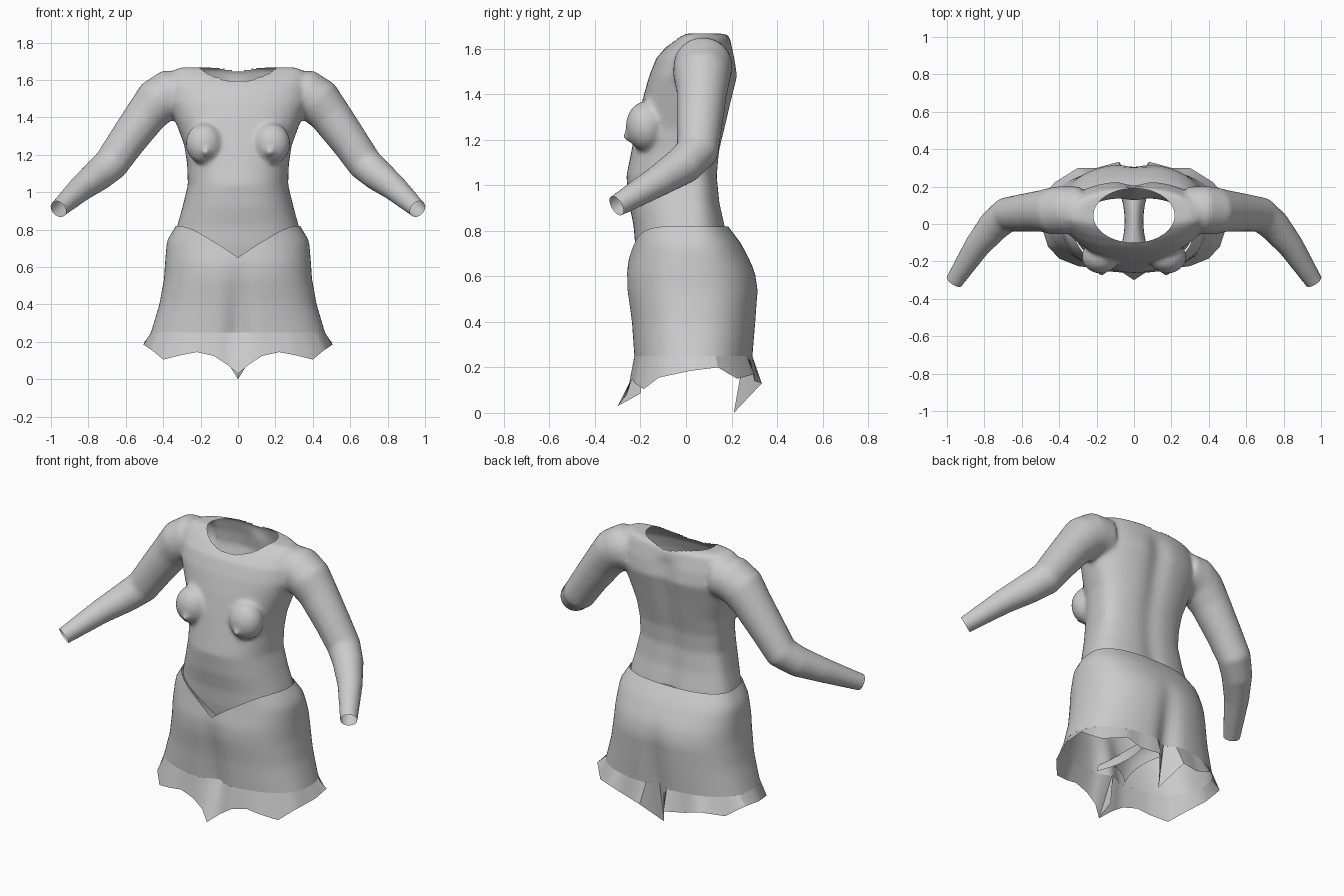
import bpy, bmesh, math
from mathutils import Vector, Matrix

if "Cube" in bpy.data.objects:
    bpy.data.objects.remove(bpy.data.objects["Cube"])

CY = 0.03
# z, half width, front y, back y
TORSO = [(.58, .36, -.20, .20), (.72, .345, -.222, .19), (.82, .325, -.23, .175), (.92, .297, -.25, .152),
         (1.04, .268, -.262, .14), (1.15, .272, -.24, .15), (1.25, .287, -.22, .175), (1.38, .335, -.19, .205),
         (1.48, .37, -.162, .23), (1.56, .37, -.13, .218), (1.62, .36, -.075, .20), (1.655, .34, -.03, .19),
         (1.668, .30, 0, .17)]
SKIRT = [(.25, .465, -.232, .297), (.40, .42, -.243, .31), (.54, .395, -.262, .32), (.62, .39, -.262, .305),
         (.74, .38, -.238, .245), (.82, .332, -.235, .185)]
# arm centre line and radius
ARM = [(.28, .08, 1.53, .12), (.37, .075, 1.525, .13), (.43, .07, 1.485, .127), (.49, .07, 1.415, .112),
       (.60, .06, 1.265, .10), (.68, .05, 1.15, .094), (.75, -.01, 1.09, .086), (.84, -.12, 1.02, .070),
       (.96, -.305, .91, .049), (1.02, -.40, .855, .045)]
# zigzag hem, front centre to back centre
HEM = [(0, -.30, .03), (.06, -.26, .08), (.13, -.25, .125), (.22, -.235, .145), (.30, -.225, .13),
       (.40, -.185, .105), (.46, -.12, .155), (.505, .02, .185), (.50, .14, .20), (.42, .225, .15),
       (.30, .30, .17), (.20, .30, .14), (.08, .333, .13), (0, .21, 0)]


def dims(table, z):
    z = min(max(z, table[0][0]), table[-1][0])
    for a, b in zip(table, table[1:]):
        if z <= b[0]:
            t = (z - a[0]) / (b[0] - a[0])
            return [a[i] + (b[i] - a[i]) * t for i in (1, 2, 3)]


def section(table, z, ang, n, groove):
    # rounded-box cross-section; ang 0 faces the front
    hw, yf, yb = dims(table, z)
    s, c = math.sin(ang), math.cos(ang)
    r = (abs(s) ** n + abs(c) ** n) ** (-1 / n)
    x = hw * s * r
    y = ((yf if c > 0 else yb) - CY) * abs(c) * r
    y *= 1 - groove(z, c) * math.exp(-(x / .06) ** 2)
    return Vector((x, CY + y, z))


def spine(z, c):
    return .12 if c < 0 and z < 1.6 else 0


def leg_split(z, c):
    return .16 * min(1, max(0, (.66 - z) / .4))


def waist_edge(x, y):
    return .82 - (.17 * max(0, 1 - abs(x) / .33) ** 1.6 if y < 0 else 0)


def loft(bm, rings, closed=True, caps=False):
    rows = [[bm.verts.new(p) for p in r] for r in rings]
    for a, b in zip(rows, rows[1:]):
        for i in range(len(a) if closed else len(a) - 1):
            j = (i + 1) % len(a)
            bm.faces.new((a[i], a[j], b[j], b[i]))
    if caps:
        bm.faces.new(rows[0][::-1])
        bm.faces.new(rows[-1])


def make(name, bm, angle=40):
    bmesh.ops.recalc_face_normals(bm, faces=bm.faces)
    me = bpy.data.meshes.new(name)
    bm.to_mesh(me)
    bm.free()
    ob = bpy.data.objects.new(name, me)
    bpy.context.collection.objects.link(ob)
    bpy.ops.object.select_all(action='DESELECT')
    ob.select_set(True)
    bpy.context.view_layer.objects.active = ob
    bpy.ops.object.shade_smooth_by_angle(angle=math.radians(angle))
    return ob


# Upper body: closed volumes, fused and smoothed
bm = bmesh.new()
N = 64
loft(bm, [[section(TORSO, r[0], 2 * math.pi * i / N, 2.4, spine) for i in range(N)] for r in TORSO], caps=True)
for sx in (1, -1):
    pts = [Vector((sx * x, y, z)) for x, y, z, r in ARM]
    rings = []
    for k, p in enumerate(pts):
        d = (pts[min(k + 1, len(pts) - 1)] - pts[max(k - 1, 0)]).normalized()
        u = d.cross(Vector((0, 1, 0))).normalized()
        v = d.cross(u)
        rings.append([p + ARM[k][3] * (u * math.cos(a) + v * math.sin(a))
                      for a in (2 * math.pi * i / 24 for i in range(24))])
    loft(bm, rings, caps=True)
    for pos, size in (((sx * .18, -.175, 1.26), (.10, .09, .11)), ((sx * .17, -.258, 1.215), (.02, .022, .02))):
        bmesh.ops.create_uvsphere(bm, u_segments=24, v_segments=16, radius=1,
                                  matrix=Matrix.Translation(pos) @ Matrix.Diagonal((*size, 1)))
body = make("sleeved_top", bm)
rm = body.modifiers.new("fuse", 'REMESH')
rm.mode = 'VOXEL'
rm.voxel_size = .013
sm = body.modifiers.new("soften", 'SMOOTH')
sm.factor = .5
sm.iterations = 8
fused = bpy.data.meshes.new_from_object(body.evaluated_get(bpy.context.evaluated_depsgraph_get()))
bpy.data.objects.remove(body)

# Cut the wrists, neck and waist open
bm = bmesh.new()
bm.from_mesh(fused)
for sx in (1, -1):
    bmesh.ops.bisect_plane(bm, geom=bm.verts[:] + bm.edges[:] + bm.faces[:], plane_co=(sx * .96, -.305, .91),
                           plane_no=Vector((sx * .12, -.185, -.11)).normalized(), clear_outer=False)
    cut = Vector((sx * .12, -.185, -.11))
    out = [f for f in bm.faces if sx * f.calc_center_median().x > .7
           and (f.calc_center_median() - Vector((sx * .96, -.305, .91))).dot(cut) > 0]
    bmesh.ops.delete(bm, geom=out, context='FACES')


def neck(p):
    return math.hypot(p.x / .217, (p.y - .045) / .145)


def removed(p):
    return (p.z > 1.5 and neck(p) < 1) or (abs(p.x) < .5 and p.z < waist_edge(p.x, p.y) - .01)


bmesh.ops.delete(bm, geom=[f for f in bm.faces if removed(f.calc_center_median())], context='FACES')
for v in bm.verts:
    if v.is_boundary and v.co.z > 1.5:
        k = neck(v.co)
        v.co.x /= k
        v.co.y = .045 + (v.co.y - .045) / k
    elif v.is_boundary and abs(v.co.x) < .5:
        v.co.z = waist_edge(v.co.x, v.co.y) - .01
make("sleeved_top", bm, 60)

# Shorts: outer shell from the pointed waistband to the leg line
bm = bmesh.new()
rings = []
for k in range(17):
    ring = []
    for i in range(96):
        a = 2 * math.pi * i / 96
        top = section(SKIRT, .8, a, 2.4, leg_split)
        e = waist_edge(top.x, top.y)
        ring.append(section(SKIRT, e + (.25 - e) * k / 16, a, 2.4, leg_split))
    rings.append(ring)
loft(bm, rings)
make("shorts", bm)

# Crotch bridge between the two legs
bm = bmesh.new()
rows = []
for k in range(17):
    t = k / 8 - 1
    y = .015 + .215 * t
    w = .05 + .05 * t * t
    rows.append([Vector((w * math.sin(b), y, .25 + (.10 - .02 * t * t) * math.cos(b)))
                 for b in (math.pi * (i / 12 - .5) for i in range(13))])
loft(bm, rows, closed=False)
make("crotch_bridge", bm)

# Flared hem panels, mirrored left and right, with a centre front fold
bm = bmesh.new()
for sx in (1, -1):
    upper, lower = [], []
    for p, q in zip(HEM, HEM[1:]):
        for k in range(5 if q is HEM[-1] else 4):
            h = Vector(p).lerp(Vector(q), k / 4)
            a = math.atan2(h.x / .48, -(h.y - CY) / .27)
            u = section(SKIRT, .25, a, 2.4, leg_split)
            upper.append((sx * u.x, u.y, u.z))
            lower.append((sx * h.x, h.y, h.z))
    loft(bm, [upper, lower], closed=False)
bmesh.ops.remove_doubles(bm, verts=bm.verts, dist=.0005)
bm.faces.new([bm.verts.new(p) for p in ((0, -.30, .03), (0, -.20, .085), (0, -.18, .25), (0, -.19, .25))])
make("flared_hem", bm, 30)
